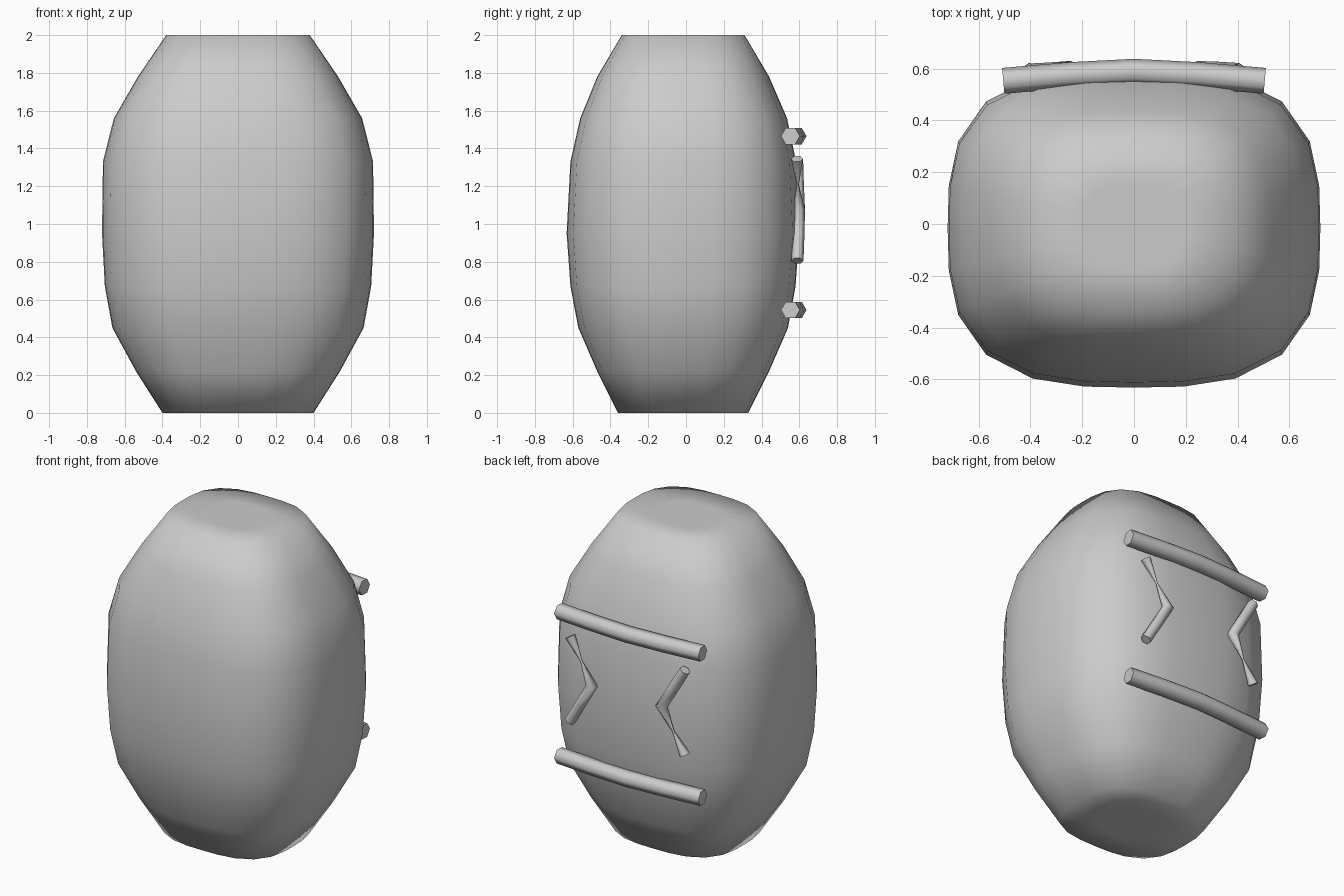
import bpy, bmesh, math
from mathutils import Vector

if "Cube" in bpy.data.objects:
    bpy.data.objects.remove(bpy.data.objects["Cube"])


def loft(name, rings, smooth_all):
    """Skin a list of equal-length point rings and cap both ends."""
    bm = bmesh.new()
    vs = [[bm.verts.new(p) for p in r] for r in rings]
    n = len(vs[0])
    for a, b in zip(vs, vs[1:]):
        for i in range(n):
            j = (i + 1) % n
            bm.faces.new((a[i], a[j], b[j], b[i]))
    bm.faces.new(vs[0][::-1])
    bm.faces.new(vs[-1])
    bmesh.ops.recalc_face_normals(bm, faces=bm.faces)
    me = bpy.data.meshes.new(name)
    bm.to_mesh(me)
    bm.free()
    ob = bpy.data.objects.new(name, me)
    bpy.context.collection.objects.link(ob)
    me.polygons.foreach_set("use_smooth", [True] * len(me.polygons))
    if not smooth_all:
        bpy.ops.object.select_all(action='DESELECT')
        ob.select_set(True)
        bpy.context.view_layer.objects.active = ob
        bpy.ops.object.shade_smooth_by_angle(angle=math.radians(62))
    return ob


def ring(a, y0, y1, z, n=24, power=3.0):
    """Rounded-rectangle (superellipse) cross-section."""
    pts, b, c = [], (y1 - y0) / 2, (y0 + y1) / 2
    for i in range(n):
        t = 2 * math.pi * i / n
        co, si = math.cos(t), math.sin(t)
        k = (abs(co) ** power + abs(si) ** power) ** (-1 / power)
        pts.append((a * co * k, c + b * si * k, z))
    return pts


def tube(name, path, radii, sides=6):
    """Hexagonal tube along a path, mitred at the bends."""
    pts, rings = [Vector(p) for p in path], []
    for i, (p, r) in enumerate(zip(pts, radii)):
        d0 = (p - pts[max(i - 1, 0)]).normalized()
        d1 = (pts[min(i + 1, len(pts) - 1)] - p).normalized()
        t = (d0 + d1).normalized()
        miter = 1 / max(t.dot(d1 if d1.length else d0), 0.5)
        u = Vector((0, 1, 0))
        u = (u - t * u.dot(t)).normalized()
        v = t.cross(u)
        rings.append([p + u * r * math.cos(k * math.tau / sides)
                      + v * r * miter * math.sin(k * math.tau / sides)
                      for k in range(sides)])
    return loft(name, rings, False)


# Barrel-shaped body: half width, front y, back y, height
profile = [(0.40, -0.36, 0.33, 0), (0.54, -0.47, 0.44, 0.22),
           (0.665, -0.57, 0.54, 0.45), (0.705, -0.612, 0.58, 0.67),
           (0.72, -0.632, 0.60, 0.95), (0.715, -0.612, 0.583, 1.33),
           (0.657, -0.56, 0.535, 1.56), (0.53, -0.47, 0.44, 1.78),
           (0.38, -0.34, 0.31, 2.0)]
caps = [(0.2, -0.18, 0.16, 0)], [(0.19, -0.17, 0.155, 2.0)]
loft("body", [ring(*p) for p in caps[0] + profile + caps[1]], True)

# Two horizontal bars across the back
for label, z in (("upper", 1.465), ("lower", 0.545)):
    tube(label + "_back_bar",
         [(-0.505, 0.553, z), (-0.25, 0.575, z), (0, 0.588, z),
          (0.25, 0.575, z), (0.505, 0.553, z)], [0.05] * 5)

# Pair of bent struts, each with one arm pinched in the middle
R, PINCH = 0.032, 0.006
for label, s in (("right", 1), ("left", -1)):
    path = [(s * 0.405, 0.588, 1.345), (s * 0.325, 0.592, 1.21),
            (s * 0.245, 0.598, 1.075),
            (s * 0.325, 0.595, 0.94), (s * 0.405, 0.59, 0.805)]
    radii = [R, PINCH, R, R, R] if s > 0 else [R, R, R, PINCH, R]
    tube(label + "_bent_strut", path, radii)
